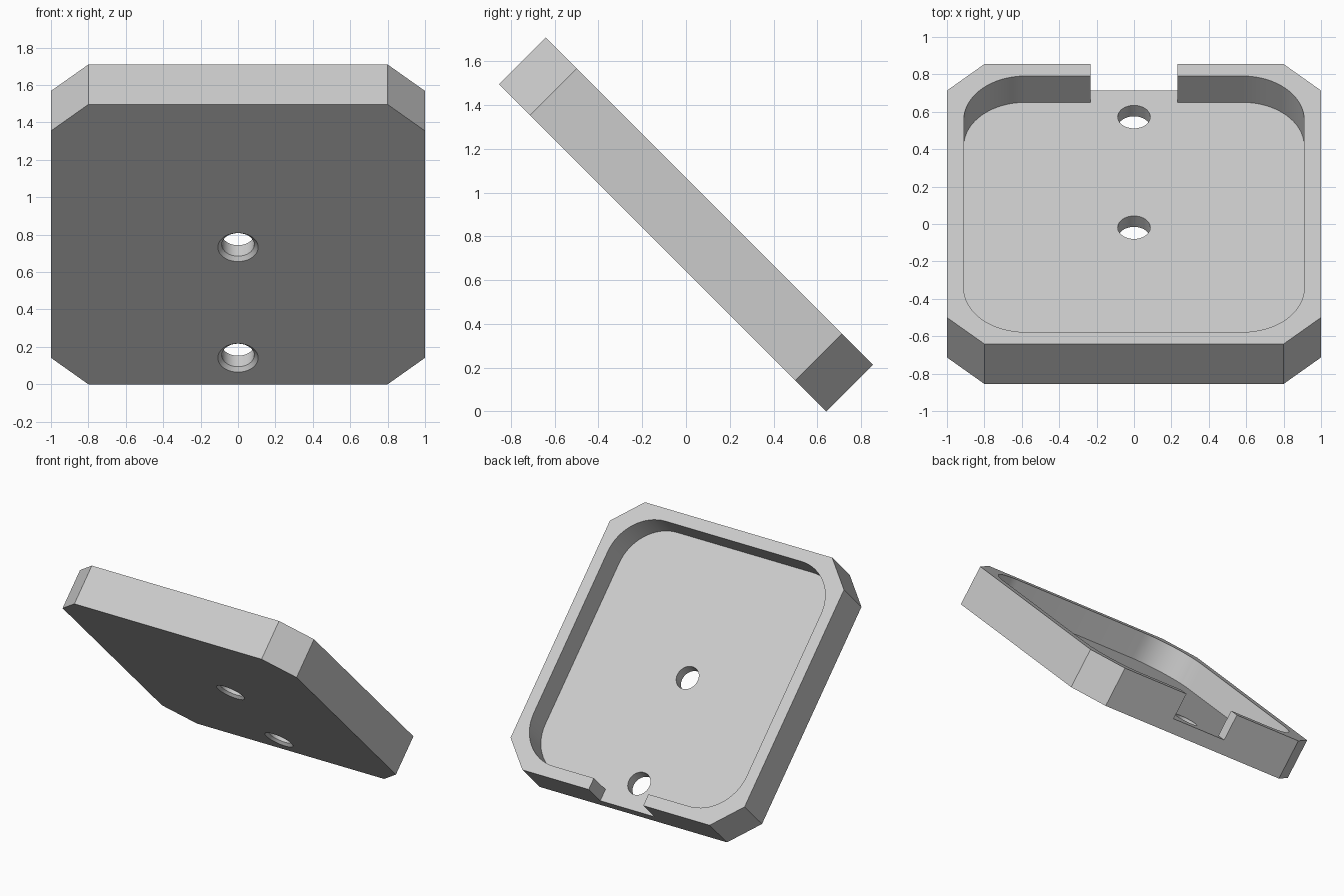
import bpy, bmesh
from math import radians, sin, cos, pi, sqrt
from mathutils import Vector

default = bpy.data.objects.get("Cube")
if default:
    bpy.data.objects.remove(default, do_unlink=True)

WIDTH, LENGTH, THICK = 2.0, 2.116, 0.302
FLOOR = 0.103              # floor thickness under the pocket
RIM, CORNER, CHAMFER = 0.09, 0.33, 0.2
TOP = THICK / 2
FLOOR_Z = FLOOR - TOP

grey = bpy.data.materials.new("light grey")
grey.use_nodes = True
grey.diffuse_color = (0.6, 0.6, 0.6, 1)
grey.node_tree.nodes["Principled BSDF"].inputs["Base Color"].default_value = (0.6, 0.6, 0.6, 1)


def loft(name, rings):
    """Closed solid through a stack of equal-length rings of points."""
    bm = bmesh.new()
    loops = [[bm.verts.new(p) for p in ring] for ring in rings]
    bm.faces.new(loops[0][::-1])
    bm.faces.new(loops[-1])
    for low, high in zip(loops, loops[1:]):
        for i in range(len(low)):
            j = (i + 1) % len(low)
            bm.faces.new((low[i], low[j], high[j], high[i]))
    bmesh.ops.recalc_face_normals(bm, faces=bm.faces)
    mesh = bpy.data.meshes.new(name)
    bm.to_mesh(mesh)
    bm.free()
    mesh.materials.append(grey)
    obj = bpy.data.objects.new(name, mesh)
    bpy.context.collection.objects.link(obj)
    return obj


def rounded_rect(hx, hy, r, steps):
    """Rectangle outline with corner arcs; one step gives a chamfer."""
    pts = []
    for k, (sx, sy) in enumerate(((1, 1), (-1, 1), (-1, -1), (1, -1))):
        for i in range(steps + 1):
            a = pi / 2 * (k + i / steps)
            pts.append((sx * (hx - r) + r * cos(a), sy * (hy - r) + r * sin(a)))
    return pts


def prism(name, outline, z0, z1):
    return loft(name, [[(x, y, z) for x, y in outline] for z in (z0, z1)])


def circle(y, r, z, n=48):
    return [(r * cos(2 * pi * i / n), y + r * sin(2 * pi * i / n), z) for i in range(n)]


# Tray block with chamfered corners
tray = prism("tray", rounded_rect(WIDTH / 2, LENGTH / 2, CHAMFER, 1), -TOP, TOP)

# Rounded pocket and the open notch in the lower wall
cutters = [prism("pocket_cutter",
                 rounded_rect(WIDTH / 2 - RIM, LENGTH / 2 - RIM, CORNER, 16),
                 FLOOR_Z, TOP + 0.1)]
n = 0.233
cutters.append(prism("notch_cutter",
                     [(-n, 0.6), (n, 0.6), (n, 1.3), (-n, 1.3)],
                     FLOOR_Z, TOP + 0.2))

# Screw holes, countersunk on the underside
for y in (0.022, 0.858):
    cutters.append(loft("hole_cutter", [
        circle(y, 0.108, -TOP - 0.05), circle(y, 0.108, -TOP),
        circle(y, 0.087, -TOP + 0.02), circle(y, 0.087, TOP)]))

for cutter in cutters:
    cutter.hide_render = True
    mod = tray.modifiers.new(cutter.name, 'BOOLEAN')
    mod.operation = 'DIFFERENCE'
    mod.solver = 'EXACT'
    mod.object = cutter

# Bake the cuts and drop the cutters
bpy.context.view_layer.update()
cut = bpy.data.meshes.new_from_object(
    tray.evaluated_get(bpy.context.evaluated_depsgraph_get()))
tray.modifiers.clear()
tray.data = cut
for cutter in cutters:
    bpy.data.objects.remove(cutter, do_unlink=True)

# Lean the tray so its open side faces up and back
tray.rotation_euler = (radians(-45), 0, 0)
tray.location = Vector((0, 0, (LENGTH + THICK) / 2 / sqrt(2)))

bpy.ops.object.select_all(action='DESELECT')
tray.select_set(True)
bpy.context.view_layer.objects.active = tray
bpy.ops.object.shade_smooth_by_angle(angle=radians(25))
